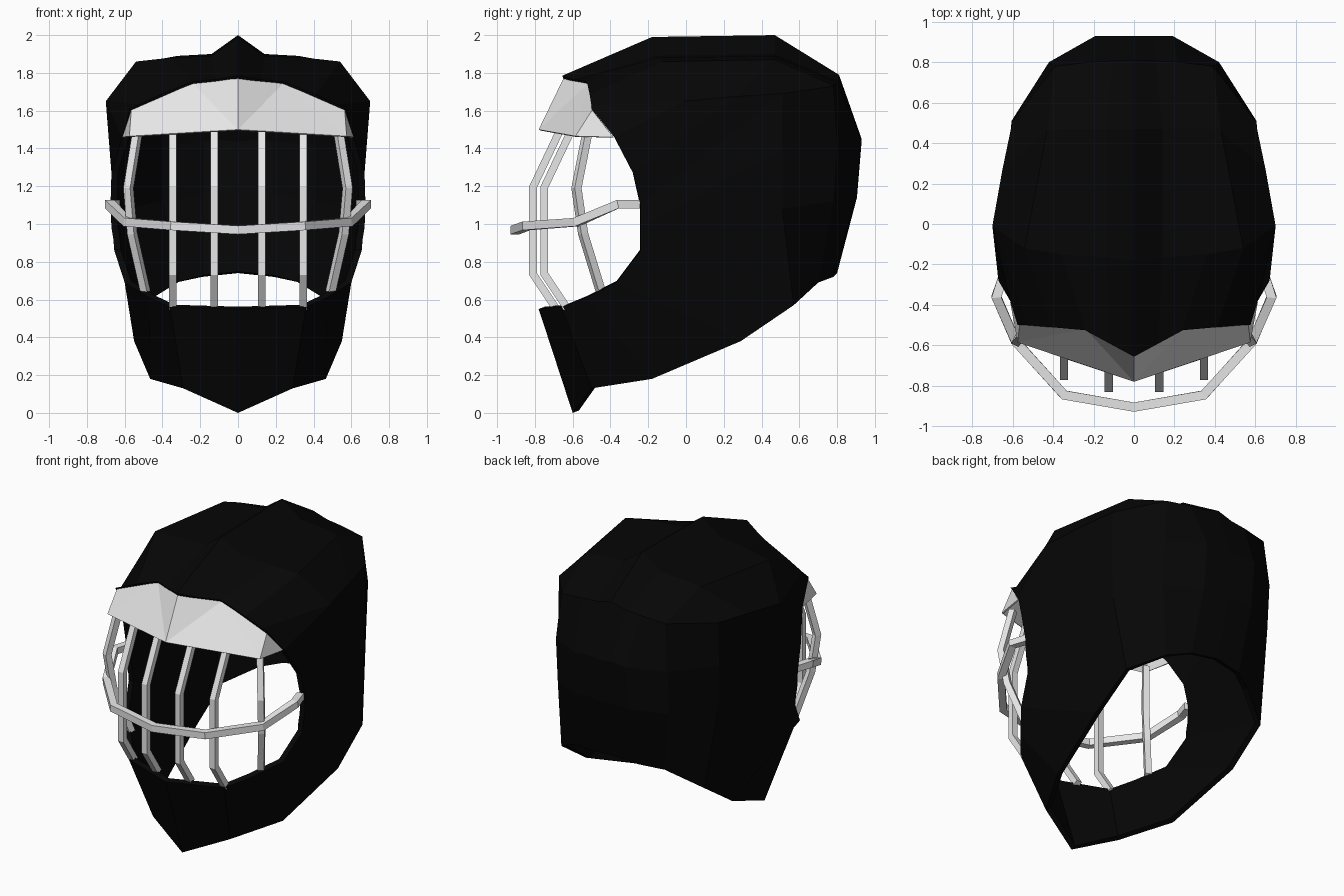
import bpy, bmesh
from mathutils import Vector

if "Cube" in bpy.data.objects:
    bpy.data.objects.remove(bpy.data.objects["Cube"])


def material(name, v):
    m = bpy.data.materials.new(name)
    m.diffuse_color = (v, v, v, 1)
    m.use_nodes = True
    m.node_tree.nodes["Principled BSDF"].inputs["Base Color"].default_value = m.diffuse_color
    return m


black = material("matte black", 0.0018)
grey = material("light grey", 0.8)


def make_object(name, bm, mat):
    me = bpy.data.meshes.new(name)
    bm.to_mesh(me)
    bm.free()
    me.materials.append(mat)
    ob = bpy.data.objects.new(name, me)
    bpy.context.collection.objects.link(ob)
    return ob


def mirrored_sheet(name, polys, mat, thickness, centre):
    """Mirror half-sheet polygons over x = 0, face them outward, thicken inward."""
    bm = bmesh.new()
    for sx in (1, -1):
        for poly in polys:
            bm.faces.new([bm.verts.new((sx * p[0], p[1], p[2])) for p in poly])
    bmesh.ops.remove_doubles(bm, verts=bm.verts, dist=0.001)
    bmesh.ops.recalc_face_normals(bm, faces=bm.faces)
    c = Vector(centre)
    if sum(f.normal.dot(f.calc_center_median() - c) * f.calc_area() for f in bm.faces) < 0:
        bmesh.ops.reverse_faces(bm, faces=bm.faces)
    ob = make_object(name, bm, mat)
    mod = ob.modifiers.new("thickness", 'SOLIDIFY')
    mod.thickness = thickness
    mod.offset = -1
    return ob


def grid(stations):
    return [(a[i], a[i + 1], b[i + 1], b[i])
            for a, b in zip(stations, stations[1:]) for i in range(len(a) - 1)]


def bar(name, pts, ref, w=0.04):
    """Square bar swept along a path, mitred at the bends."""
    pts = [Vector(p) for p in pts]
    bm = bmesh.new()
    rings = []
    for i, p in enumerate(pts):
        d0 = (p - pts[max(i - 1, 0)]).normalized()
        d1 = (pts[min(i + 1, len(pts) - 1)] - p).normalized()
        t = (d0 + d1).normalized()
        u = Vector(ref)
        u = (u - t * u.dot(t)).normalized()
        v = t.cross(u) / max(t.dot(d1 if d1.length else d0), 0.5)
        rings.append([bm.verts.new(p + (u * a + v * b) * w / 2)
                      for a, b in ((1, 1), (-1, 1), (-1, -1), (1, -1))])
    for a, b in zip(rings, rings[1:]):
        for i in range(4):
            bm.faces.new((a[i], a[(i + 1) % 4], b[(i + 1) % 4], b[i]))
    bm.faces.new(rings[0])
    bm.faces.new(rings[-1])
    bmesh.ops.recalc_face_normals(bm, faces=bm.faces)
    return make_object(name, bm, grey)


# Crown sections fan round the face opening: ridge, shoulder, upper side, side, opening edge
crown = [
    [(0, -.655, 1.785), (.24, -.525, 1.755), (.41, -.51, 1.685), (.53, -.50, 1.63), (.575, -.50, 1.61)],
    [(0, -.18, 1.99), (.36, -.15, 1.88), (.54, -.12, 1.86), (.70, -.01, 1.65), (.612, -.38, 1.46)],
    [(0, .47, 2.00), (.32, .47, 1.89), (.43, .46, 1.87), (.65, .27, 1.675), (.67, -.28, 1.27)],
    [(0, .81, 1.79), (.22, .80, 1.75), (.39, .78, 1.73), (.60, .51, 1.69), (.675, -.24, 1.10)],
    [(0, .93, 1.44), (.19, .93, 1.44), (.42, .80, 1.42), (.605, .51, 1.40), (.67, -.24, .98)],
    [(0, .905, 1.14), (.19, .90, 1.14), (.42, .78, 1.12), (.595, .51, 1.08), (.66, -.24, .92)],
    [(0, .80, .74), (.19, .78, .72), (.33, .70, .69), (.54, .57, .57), (.655, -.24, .86)],
]
for s in crown:  # groove beside the central ridge
    a, c = s[0], s[1]
    s.insert(1, (min(.14, c[0] / 2), (a[1] + c[1]) / 2, c[2] + .01))

# Jaw sections: neck edge, opening edge
jaw = [
    [(.54, .57, .57), (.655, -.24, .86)],
    [(.55, .29, .38), (.60, -.37, .69)],
    [(.465, -.18, .18), (.47, -.53, .61)],
    [(.29, -.50, .13), (.36, -.66, .56)],
    [(0, -.60, 0), (0, -.78, .55)],
]
mirrored_sheet("helmet_shell", grid(crown) + grid(jaw), black, 0.035, (0, 0, 1))

# Brow plate, tucked under the shell edge
top = [(0, -.648, 1.772), (.24, -.518, 1.745), (.565, -.497, 1.603), (.612, -.385, 1.46)]
low = [(0, -.78, 1.50), (.575, -.585, 1.465)]
mirrored_sheet("brow_plate", [
    (top[0], low[0], top[1]), (top[1], low[0], low[1]),
    (top[1], low[1], top[2]), (top[2], low[1], top[3])], grey, 0.01, (0, 0, 1.3))

# Face guard: upright bars
uprights = {
    "inner_bar": [(.125, -.67, 1.49), (.125, -.81, 1.195), (.125, -.81, .735), (.125, -.69, .555)],
    "middle_bar": [(.345, -.61, 1.49), (.345, -.75, 1.195), (.345, -.75, .735), (.345, -.63, .555)],
    "outer_bar": [(.535, -.525, 1.47), (.58, -.58, 1.19), (.56, -.545, .95), (.49, -.45, .64)],
}
for name, path in uprights.items():
    twist = 0.5 if name == "outer_bar" else 0
    for sx, side in ((1, "right"), (-1, "left")):
        bar(f"{name}_{side}", [(sx * x, y, z) for x, y, z in path], (1, sx * twist, 0))

# Face guard: cross bar
half = [(.645, -.25, 1.105), (.68, -.36, 1.105), (.585, -.58, 1.01), (.345, -.845, .99)]
cross = half + [(0, -.905, .968)] + [(-x, y, z) for x, y, z in reversed(half)]
bar("cross_bar", cross, (0, 0, 1), 0.045)
